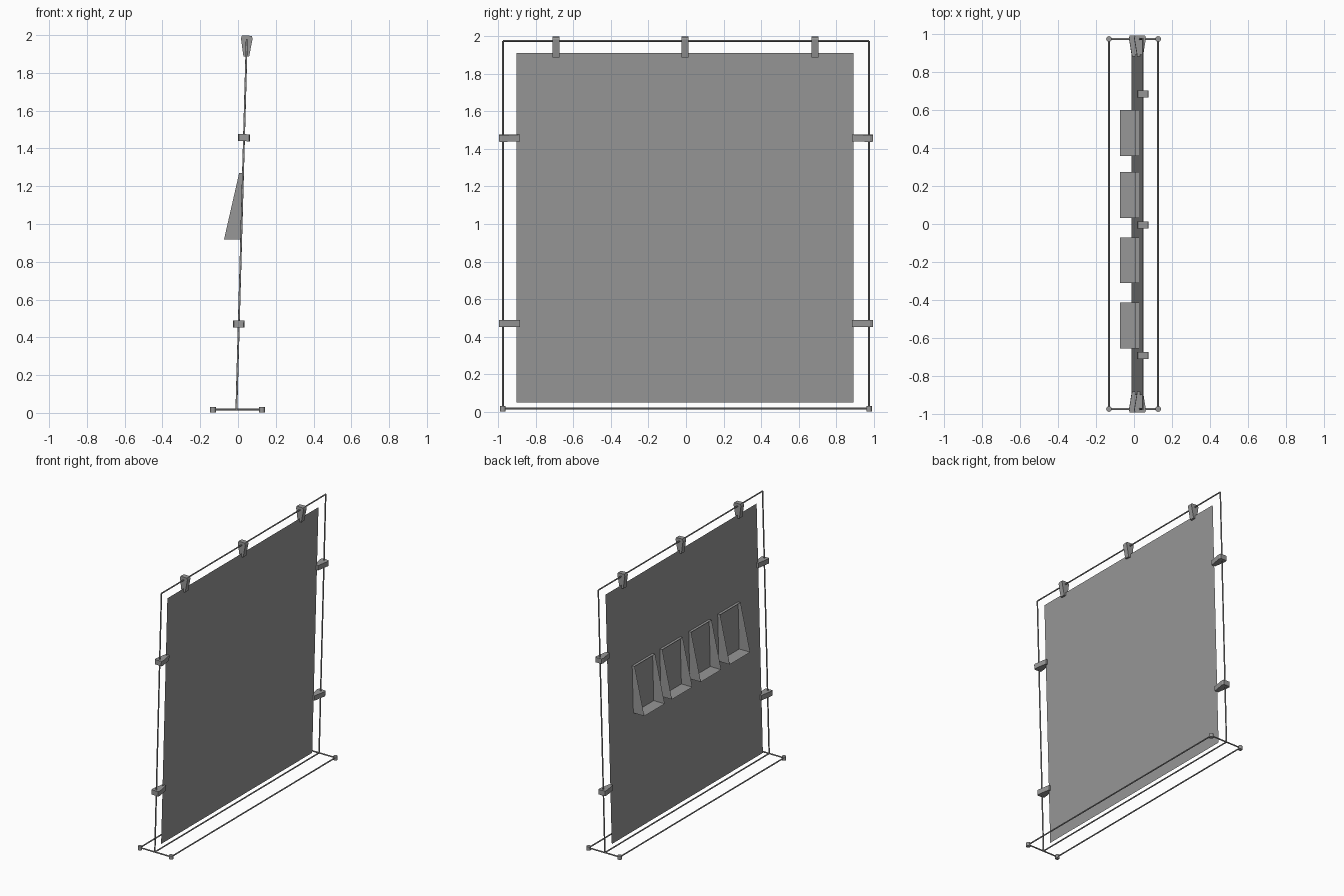
import bpy
import bmesh
from mathutils import Vector

if "Cube" in bpy.data.objects:
    bpy.data.objects.remove(bpy.data.objects["Cube"])

UP = Vector((0.028, 0, 1)).normalized()   # leaning direction of the banner
OUT = Vector((UP.z, 0, -UP.x))            # banner normal
Y = Vector((0, 1, 0))
W, TOP, BASE = 0.975, 1.975, 0.018

# Dark grey for every part
grey = bpy.data.materials.new("dark_grey")
grey.diffuse_color = (0.31, 0.31, 0.31, 1)
grey.use_nodes = True
grey.node_tree.nodes["Principled BSDF"].inputs["Base Color"].default_value = grey.diffuse_color


def lean(y, z):
    """Point on the leaning banner plane."""
    return Vector((-0.009 + 0.028 * z, y, z))


def mesh_object(name, verts, faces):
    me = bpy.data.meshes.new(name)
    me.from_pydata([tuple(v) for v in verts], [], faces)
    bm = bmesh.new()
    bm.from_mesh(me)
    bmesh.ops.recalc_face_normals(bm, faces=bm.faces)
    bm.to_mesh(me)
    bm.free()
    me.materials.append(grey)
    ob = bpy.data.objects.new(name, me)
    bpy.context.collection.objects.link(ob)


def rod(name, a, b, r=0.005, sides=12):
    a, b = Vector(a), Vector(b)
    bpy.ops.mesh.primitive_cylinder_add(vertices=sides, radius=r, depth=(b - a).length,
                                        location=(a + b) / 2)
    ob = bpy.context.object
    ob.name = name
    ob.rotation_mode = 'QUATERNION'
    ob.rotation_quaternion = (b - a).to_track_quat('Z', 'Y')
    ob.data.materials.append(grey)
    bpy.ops.object.shade_smooth_by_angle()


def clip(name, centre, outward, along):
    """Tapered prism: wide at the outer rod, narrow where it grips the sheet."""
    profile = [(0.019, -0.026), (0.005, -0.031), (-0.092, -0.015),
               (-0.092, 0.015), (0.005, 0.031), (0.019, 0.026)]
    n = len(profile)
    verts = [centre + outward * u + OUT * v + along * s
             for s in (-0.0185, 0.0185) for u, v in profile]
    faces = [tuple(range(n)), tuple(range(n, 2 * n))]
    faces += [(i, (i + 1) % n, n + (i + 1) % n, n + i) for i in range(n)]
    mesh_object(name, verts, faces)


# Banner sheet
mesh_object("banner_sheet", [lean(-0.902, 0.05), lean(0.892, 0.05),
                             lean(0.892, 1.91), lean(-0.902, 1.91)], [(0, 1, 2, 3)])

# Leaning frame
rod("frame_top", lean(-W, TOP), lean(W, TOP))
rod("frame_bottom", lean(-W, BASE), lean(W, BASE))
for s, side in ((-1, "front"), (1, "back")):
    rod("frame_upright_" + side, lean(s * W, BASE), lean(s * W, TOP))
    rod("base_crossbar_" + side, (-0.132, s * W, BASE), (0.127, s * W, BASE))

# Floor rods and feet
for x, side in ((-0.132, "left"), (0.127, "right")):
    rod("base_rod_" + side, (x, -W, BASE), (x, W, BASE))
    for y in (-W, W):
        rod("foot", (x, y, 0.003), (x, y, 0.031), 0.015, 16)

# Clips along the top and sides
for y in (-0.693, -0.005, 0.686):
    clip("top_clip", lean(y, TOP + 0.003), UP, Y)
for s in (-1, 1):
    for z in (0.471, 1.457):
        clip("side_clip", lean(s * W, z), Y * s, UP)

# Open-fronted wedge leaflet holders
for y in (-0.535, -0.191, 0.152, 0.48):
    verts = []
    for e in (-0.121, 0.121):
        verts += [lean(y + e, 0.918), (-0.074, y + e, 0.918),
                  (0.006, y + e, 1.27), lean(y + e, 1.27)]
    mesh_object("leaflet_holder", verts,
                [(0, 1, 2, 3), (4, 5, 6, 7), (0, 1, 5, 4), (2, 3, 7, 6)])
